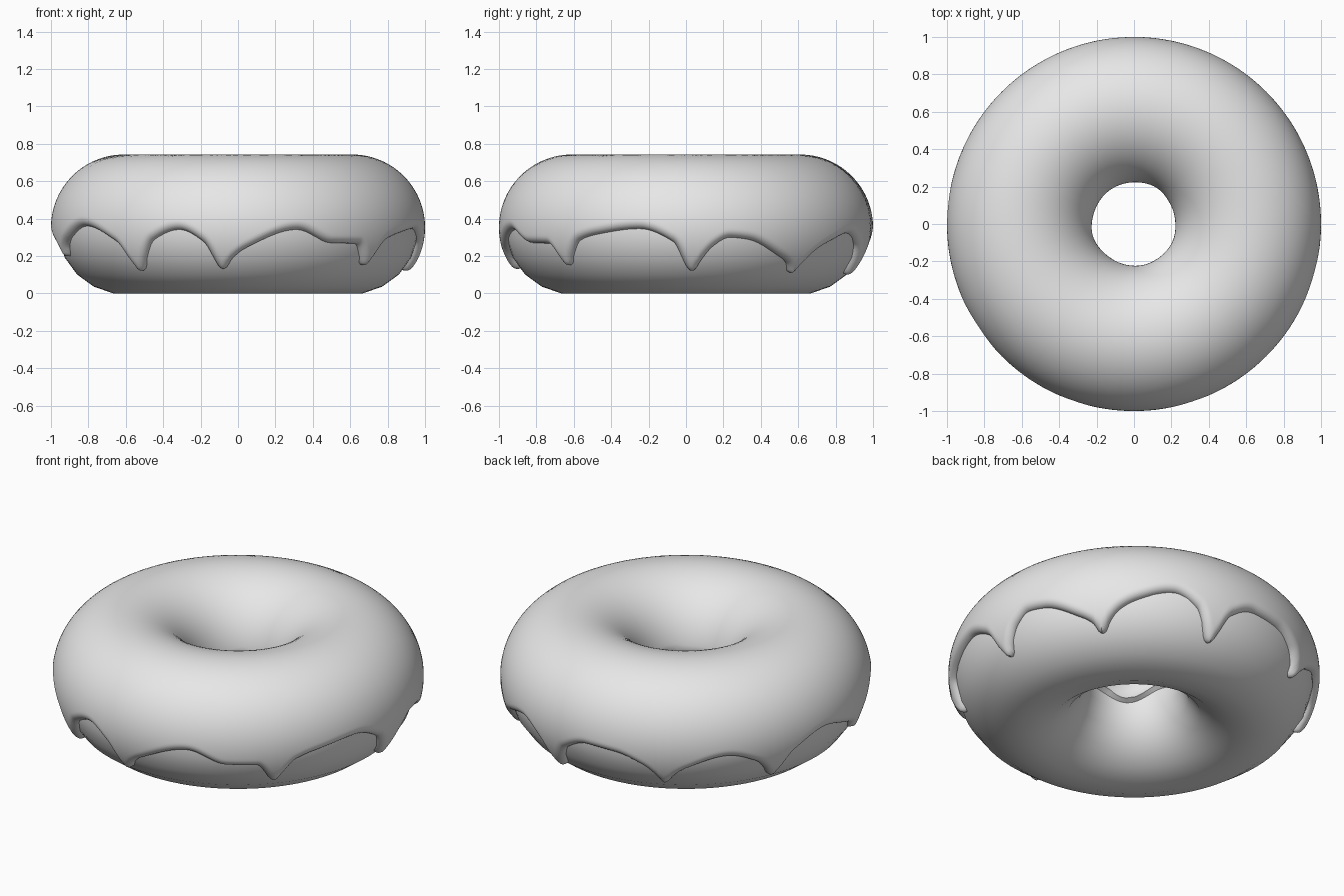
import bpy, bmesh, math

if "Cube" in bpy.data.objects:
    bpy.data.objects.remove(bpy.data.objects["Cube"])

R, ZC = 0.61, 0.353          # ring radius and centre height
DOUGH_R, ICING_R, BURIED_R = 0.355, 0.39, 0.343
COLS, ROWS = 480, 60
LIP = 0.048                  # width of the rounded icing lip

grey = bpy.data.materials.new("light_grey")
grey.diffuse_color = (0.8, 0.8, 0.8, 1)
grey.use_nodes = True
grey.node_tree.nodes["Principled BSDF"].inputs["Base Color"].default_value = grey.diffuse_color


def ring_point(a, t, r):
    d = R + r * math.cos(t)
    return (d * math.cos(a), d * math.sin(a), ZC + r * math.sin(t))


def make_object(name, rows, close_rows):
    """Skin a grid of points, closed around the ring."""
    bm = bmesh.new()
    vs = [[bm.verts.new(p) for p in row] for row in rows]
    n, m = len(vs), len(vs[0])
    for i in range(n):
        for j in range(m if close_rows else m - 1):
            i2, j2 = (i + 1) % n, (j + 1) % m
            bm.faces.new((vs[i][j], vs[i2][j], vs[i2][j2], vs[i][j2]))
    bmesh.ops.recalc_face_normals(bm, faces=bm.faces)
    me = bpy.data.meshes.new(name)
    bm.to_mesh(me)
    bm.free()
    me.materials.append(grey)
    ob = bpy.data.objects.new(name, me)
    bpy.context.collection.objects.link(ob)
    bpy.ops.object.select_all(action='DESELECT')
    ob.select_set(True)
    bpy.context.view_layer.objects.active = ob
    bpy.ops.object.shade_smooth_by_angle(angle=math.radians(40))
    return ob


# Dough: a ring with a twenty-sided section and a flat base
SIDES = 20
flat_z = DOUGH_R * math.cos(math.pi / SIDES)
dough_rows = []
for i in range(96):
    a = math.tau * i / 96
    dough_rows.append([ring_point(a, math.tau * (j + 0.5) / SIDES, DOUGH_R)
                       for j in range(SIDES)])
dough = make_object("dough", dough_rows, True)
low = min(v.co.z for v in dough.data.vertices)
for v in dough.data.vertices:
    v.co.z -= low if v.co.z < 0.01 else 0

# Icing edge: drips (angle in degrees, tip height) and the arches between them
drips = [(-125, .11), (-95, .12), (-43, .14), (2, .11), (39, .10),
         (77, .09), (118, .13), (155, .12), (195, .19)]
arches = [(-147, .36), (-132, .27), (-118, .28), (-109, .34), (-101, .27),
          (-87.5, .235), (-71, .34), (-59, .265), (-49, .26), (-36, .28),
          (-29, .315), (-15, .345), (-4, .27), (9, .25), (14, .295),
          (20, .285), (31, .20), (46, .22), (52, .27), (63, .32), (71, .25),
          (83, .25), (92, .32), (102, .31), (111, .25), (125, .24),
          (138, .31), (148, .25), (162, .27), (174, .34), (187, .28),
          (201, .28)]
pts = list(arches)
for a, z in drips:
    pts.append((a, z))
    for s in (-1, 1):
        pts += [(a + s * 1.5, z + .012), (a + s * 2.6, z + .045)]
pts.sort()
pts = [(a - 360, z) for a, z in pts[-3:]] + pts + [(a + 360, z) for a, z in pts[:3]]


def slope(i):
    """Monotone slope, flat at peaks and tips."""
    l = (pts[i][1] - pts[i-1][1]) / (pts[i][0] - pts[i-1][0])
    r = (pts[i+1][1] - pts[i][1]) / (pts[i+1][0] - pts[i][0])
    return 0 if l * r <= 0 else 2 * l * r / (l + r)


def edge_z(deg):
    while deg >= pts[-2][0]:
        deg -= 360
    i = max(k for k in range(1, len(pts) - 2) if pts[k][0] <= deg)
    h = pts[i+1][0] - pts[i][0]
    u = (deg - pts[i][0]) / h
    return ((2*u**3 - 3*u**2 + 1) * pts[i][1] + (u**3 - 2*u**2 + u) * h * slope(i)
            + (3*u**2 - 2*u**3) * pts[i+1][1] + (u**3 - u**2) * h * slope(i + 1))


START = -147
angles = [START + 360 * i / COLS for i in range(COLS)]
edge_t = [math.asin((edge_z(a) - ZC) / 0.375) for a in angles]
STEP = math.tau / COLS * 0.93    # column spacing along the outer rim


def edge_distance(i, t):
    """Distance over the surface from a grid point to the outer icing edge."""
    best = 9
    for k in range(-10, 10):
        x1, y1 = k * STEP, (edge_t[(i + k) % COLS] - t) * 0.37
        dy = (edge_t[(i + k + 1) % COLS] - t) * 0.37 - y1
        u = -(x1 * STEP + y1 * dy) / (STEP * STEP + dy * dy)
        u = min(1, max(0, u))
        best = min(best, math.hypot(x1 + u * STEP, y1 + u * dy))
    return best


# Icing: a skin over the dough with a rounded lip along both edges
top_edge = max(edge_t) + 0.2
icing_rows = []
for i, deg in enumerate(angles):
    a = math.radians(deg)
    inner_t = math.pi + 0.06 * math.sin(3 * a + 1) + 0.04 * math.sin(5 * a)
    row = []
    for j in range(ROWS + 1):
        u = j / ROWS
        f = 0.5 * u ** 1.7 + 0.5 * (1 - (1 - u) ** 1.7) if u > 0.5 else u ** 1.7
        f = u ** 1.7 + (f - u ** 1.7) * max(0, 2 * u - 1)
        t = edge_t[i] + (inner_t - edge_t[i]) * f
        d = (inner_t - t) * 0.37
        if j == 0:
            d = 0
        elif t < top_edge:
            d = min(d, edge_distance(i, t))
        q = 1 - min(1, max(0, d / LIP))
        row.append(ring_point(a, t, BURIED_R + (ICING_R - BURIED_R) * math.sqrt(1 - q * q)))
    icing_rows.append(row)
make_object("icing", icing_rows, False)
